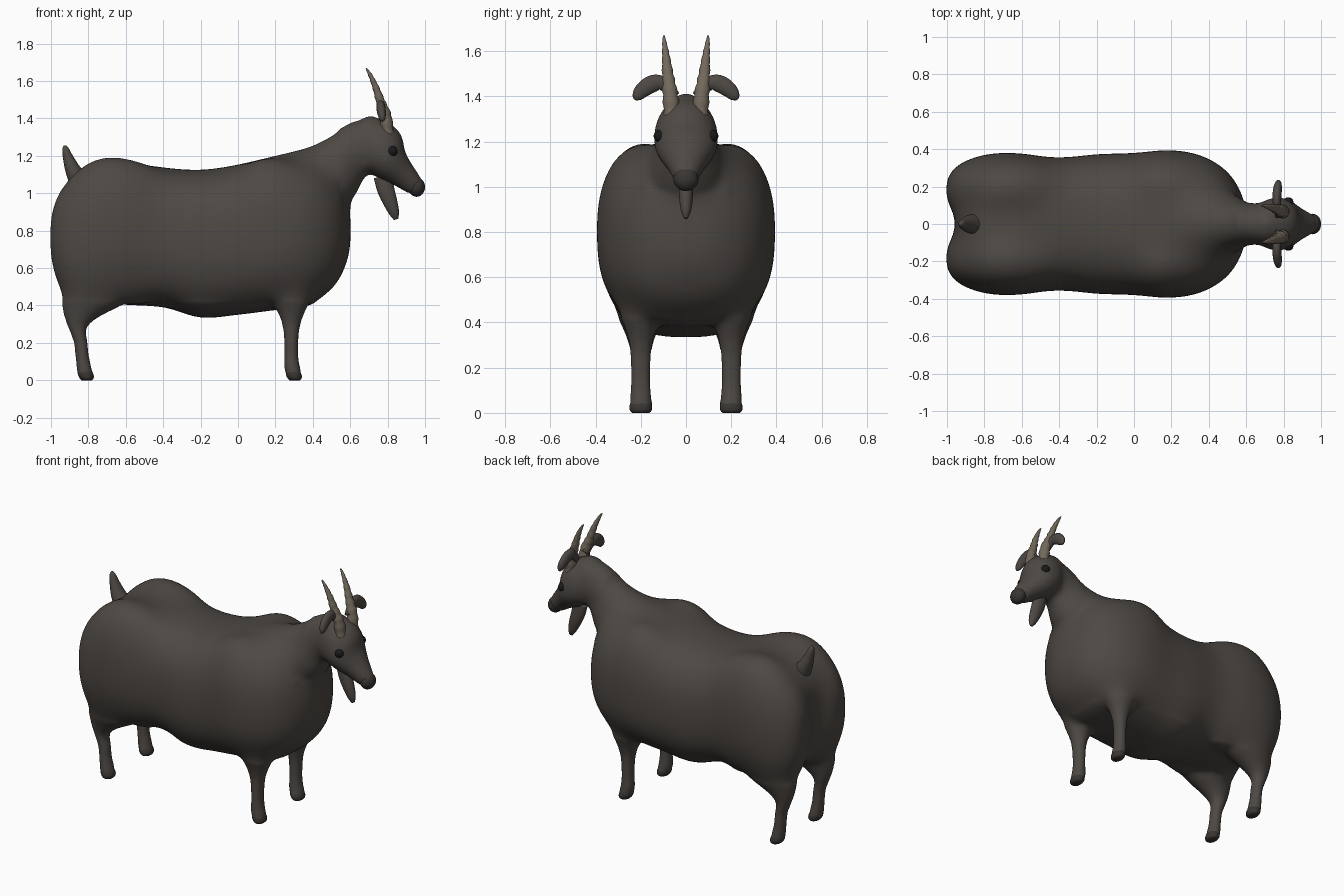
import bpy, bmesh, math
from mathutils import Vector, Matrix

if "Cube" in bpy.data.objects:
    bpy.data.objects.remove(bpy.data.objects["Cube"])


def material(name, rgb):
    m = bpy.data.materials.new(name)
    m.diffuse_color = (*rgb, 1)
    m.use_nodes = True
    m.node_tree.nodes["Principled BSDF"].inputs["Base Color"].default_value = m.diffuse_color
    return m


COAT = material("coat", (0.075, 0.065, 0.057))
HORN = material("horn", (0.17, 0.14, 0.105))
DARK = material("dark", (0.04, 0.035, 0.032))
EYE = material("eye", (0.01, 0.01, 0.01))


def smooth_rows(rows, steps):
    """Catmull-Rom resampling of rows (x, y, z, a, b)."""
    rows = [Vector(r) for r in rows]
    out = []
    for i in range(len(rows) - 1):
        p1, p2 = rows[i], rows[i + 1]
        p0, p3 = rows[max(i - 1, 0)], rows[min(i + 2, len(rows) - 1)]
        for k in range(steps):
            t = k / steps
            out.append(0.5 * (2 * p1 + (p2 - p0) * t + (2 * p0 - 5 * p1 + 4 * p2 - p3) * t * t
                              + (3 * p1 - p0 - 3 * p2 + p3) * t ** 3))
    return out + [rows[-1]]


def sweep(bm, rows, side=(0, 1, 0), axis=None, power=2.0, n=32, steps=5, ridge=0.0):
    """Closed tube; a is the radius along side, b the radius across it."""
    rows = smooth_rows(rows, steps)
    side, rings = Vector(side), []
    for i, r in enumerate(rows):
        co = Vector(r[:3])
        q, p = rows[min(i + 1, len(rows) - 1)], rows[max(i - 1, 0)]
        t = Vector(axis) if axis else Vector(q[:3]) - Vector(p[:3])
        up = t.cross(side).normalized()
        sd = up.cross(t).normalized()
        k = 1 + ridge * math.sin(i * 1.9)
        ring = []
        for j in range(n):
            c, s = math.cos(math.tau * j / n), math.sin(math.tau * j / n)
            u = math.copysign(abs(c) ** (2 / power), c) * max(r[3], 0.002) * k
            v = math.copysign(abs(s) ** (2 / power), s) * max(r[4], 0.002) * k
            ring.append(bm.verts.new(co + sd * u + up * v))
        rings.append(ring)
    for a, b in zip(rings, rings[1:]):
        for j in range(n):
            bm.faces.new((a[j], a[(j + 1) % n], b[(j + 1) % n], b[j]))
    bm.faces.new(rings[0][::-1])
    bm.faces.new(rings[-1])


def ball(bm, co, r):
    bmesh.ops.create_uvsphere(bm, u_segments=32, v_segments=20, radius=1,
                              matrix=Matrix.Translation(co) @ Matrix.Diagonal((*r, 1)))


def finish(bm, name, mat):
    bmesh.ops.recalc_face_normals(bm, faces=bm.faces)
    for f in bm.faces:
        f.smooth = True
    me = bpy.data.meshes.new(name)
    bm.to_mesh(me)
    bm.free()
    me.materials.append(mat)
    ob = bpy.data.objects.new(name, me)
    bpy.context.collection.objects.link(ob)
    return ob


def part(name, mat, rows, **kw):
    bm = bmesh.new()
    sweep(bm, rows, **kw)
    return finish(bm, name, mat)


# Body: torso, neck, head, haunches, shoulders and legs fused into one skin
bm = bmesh.new()
torso = [  # x, top, bottom, half width
    (-.945, .98, .56, .18), (-.86, 1.11, .46, .30), (-.67, 1.165, .41, .37), (-.4, 1.14, .39, .355),
    (-.2, 1.125, .335, .377), (0, 1.155, .35, .38), (.2, 1.195, .375, .40), (.35, 1.19, .39, .374),
    (.45, 1.15, .44, .325), (.54, 1.05, .525, .24), (.605, .90, .68, .10)]
sweep(bm, [(x, 0, (t + b) / 2, w, (t - b) / 2) for x, t, b, w in torso],
      axis=(1, 0, 0), power=2.6, n=48)
sweep(bm, [(.28, 0, .96, .27, .275), (.46, 0, 1.085, .185, .20), (.56, 0, 1.18, .128, .157),
           (.62, 0, 1.222, .113, .145), (.68, 0, 1.252, .11, .145), (.73, 0, 1.27, .10, .11)])
ball(bm, (.71, 0, 1.275), (.11, .115, .138))
sweep(bm, [(.64, 0, 1.26, .08, .10), (.69, 0, 1.255, .12, .14), (.75, 0, 1.235, .14, .15),
           (.81, 0, 1.165, .135, .108), (.88, 0, 1.10, .09, .075), (.935, 0, 1.05, .06, .058),
           (.975, 0, 1.025, .04, .04)])
haunch = [(-1.012, .77, .05, .10), (-.988, .76, .10, .21), (-.92, .75, .15, .325), (-.8, .775, .19, .405),
          (-.67, .805, .201, .403), (-.5, .79, .18, .38), (-.33, .77, .12, .30)]
hind_leg = [(-.70, .70, .16, .20), (-.74, .52, .14, .21), (-.77, .42, .10, .175), (-.835, .34, .066, .095),
            (-.858, .28, .05, .05), (-.84, .2, .044, .038), (-.832, .12, .045, .038),
            (-.818, .04, .051, .043), (-.81, 0, .048, .038)]
front_leg = [(.28, .60, .15, .15), (.28, .45, .10, .115), (.285, .36, .066, .072), (.285, .28, .05, .046),
             (.285, .15, .045, .038), (.287, .08, .049, .044), (.298, .03, .052, .043), (.302, 0, .048, .037)]
for s in (1, -1):
    sweep(bm, [(x, s * .185, z, a, b) for x, z, a, b in haunch], axis=(1, 0, 0), power=2.2)
    ball(bm, (.17, s * .2, .84), (.28, .202, .362))
    for leg in (hind_leg, front_leg):
        sweep(bm, [(x, s * .2, z, a, b) for x, z, a, b in leg], axis=(0, 0, 1))
rough = finish(bm, "body_rough", COAT)
rm = rough.modifiers.new("fuse", 'REMESH')
rm.mode = 'VOXEL'
rm.voxel_size = 0.015
sm = rough.modifiers.new("soften", 'SMOOTH')
sm.factor = 0.5
sm.iterations = 9
fused = rough.evaluated_get(bpy.context.evaluated_depsgraph_get())
bm = bmesh.new()
bm.from_mesh(fused.to_mesh())
fused.to_mesh_clear()
bpy.data.objects.remove(rough)
# Blend the trunk muscles more strongly than the head and legs
trunk = [v for v in bm.verts if v.co.z > .42 and (v.co.x < .54 or v.co.z < .97 and v.co.x < .7)]
for _ in range(90):
    bmesh.ops.smooth_vert(bm, verts=trunk, factor=0.5, use_axis_x=True, use_axis_y=True, use_axis_z=True)
bmesh.ops.smooth_vert(bm, verts=bm.verts, factor=0.5, use_axis_x=True, use_axis_y=True, use_axis_z=True)
finish(bm, "body", COAT)

# Beard and tail
part("beard", COAT, [(.775, 0, 1.09, .03, .05), (.79, 0, 1.02, .032, .046), (.815, 0, .95, .03, .038),
                     (.835, 0, .895, .022, .027), (.845, 0, .86, .008, .012)])
part("tail", COAT, [(-.82, 0, 1.02, .055, .07), (-.875, 0, 1.11, .05, .045),
                    (-.905, 0, 1.18, .034, .03), (-.922, 0, 1.235, .02, .018), (-.926, 0, 1.255, .006, .006)])

# Nose
bm = bmesh.new()
ball(bm, (.955, 0, 1.033), (.045, .055, .052))
finish(bm, "nose", DARK)

for s, tag in ((1, "left"), (-1, "right")):
    # Ridged horns
    part("horn_" + tag, HORN,
         [(.80, s * .062, 1.31, .036, .034), (.79, s * .07, 1.41, .033, .031), (.762, s * .08, 1.49, .026, .024),
          (.735, s * .088, 1.57, .018, .017), (.705, s * .095, 1.635, .010, .010),
          (.685, s * .098, 1.668, .004, .004)], ridge=.08, n=20, steps=6)
    # Ears
    part("ear_" + tag, COAT,
         [(.775, s * .05, 1.40, .022, .025), (.765, s * .10, 1.455, .022, .03), (.764, s * .145, 1.457, .024, .038),
          (.768, s * .19, 1.43, .023, .035), (.772, s * .216, 1.40, .016, .024),
          (.773, s * .226, 1.385, .005, .007)], side=(1, 0, 0), n=20)
    # Eyes
    bm = bmesh.new()
    ball(bm, (.825, s * .115, 1.225), (.028, .028, .028))
    finish(bm, "eye_" + tag, EYE)
    # Hooves
    for x, name in ((-.812, "hind"), (.30, "front")):
        part(name + "_hoof_" + tag, DARK,
             [(x + .004, s * .2, 0, .038, .028), (x + .003, s * .2, .010, .048, .037),
              (x - .002, s * .2, .03, .05, .042), (x - .008, s * .2, .055, .042, .036)],
             axis=(0, 0, 1), n=24, steps=3)
